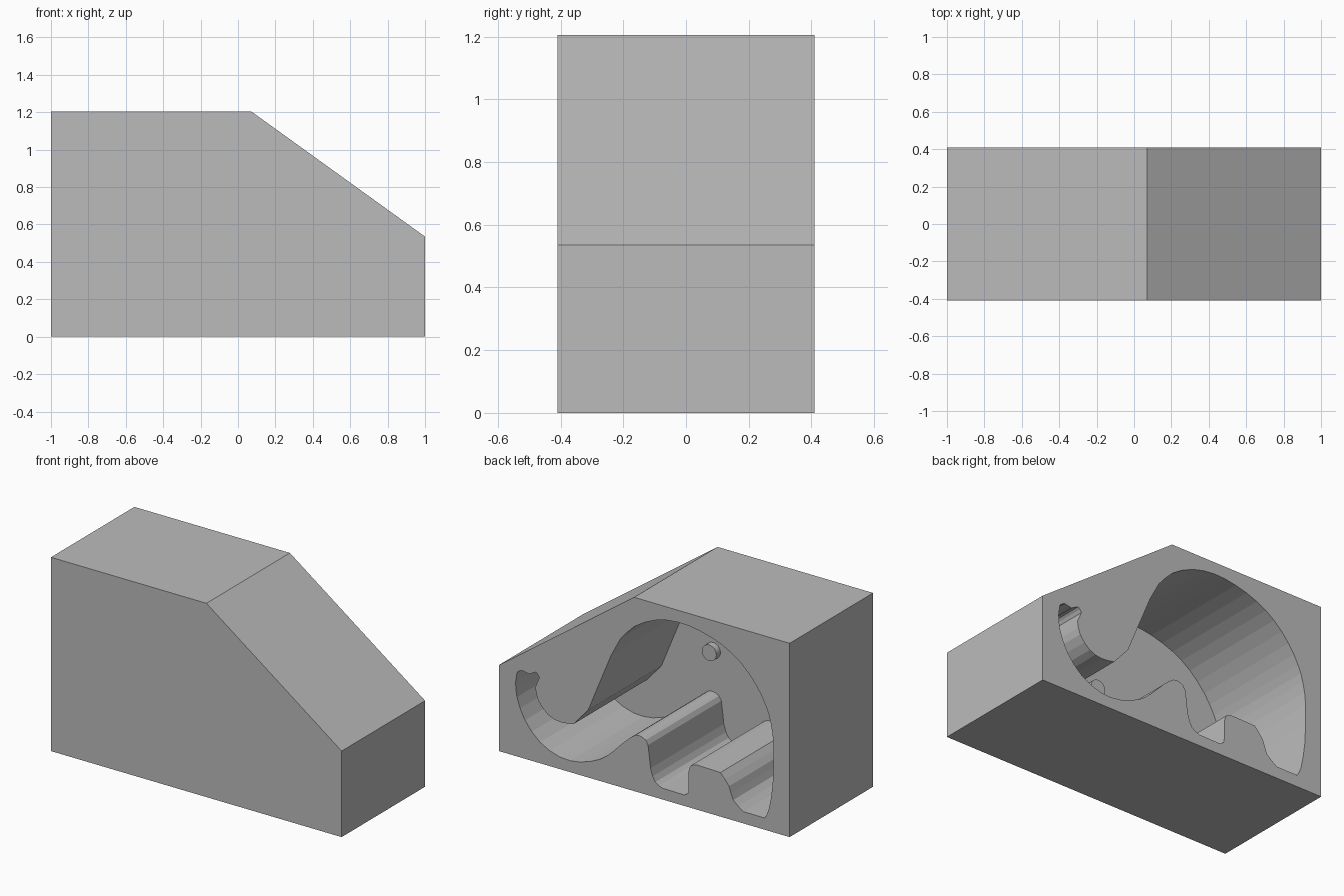
import bpy, bmesh
from mathutils import Vector

cube = bpy.data.objects.get("Cube")
if cube:
    bpy.data.objects.remove(cube, do_unlink=True)

BACK, FLOOR = 0.41, -0.31   # open face and cavity floor along y

grey = bpy.data.materials.new("plain grey")
grey.use_nodes = True
colour = (0.5, 0.5, 0.5, 1)
grey.diffuse_color = colour
grey.node_tree.nodes["Principled BSDF"].inputs["Base Color"].default_value = colour


def prism(name, outline, y_front, y_back):
    """Extrude an (x, z) outline along y."""
    bm = bmesh.new()
    face = bm.faces.new([bm.verts.new((x, y_front, z)) for x, z in outline])
    grown = bmesh.ops.extrude_face_region(bm, geom=[face])["geom"]
    moved = [g for g in grown if isinstance(g, bmesh.types.BMVert)]
    bmesh.ops.translate(bm, verts=moved, vec=(0, y_back - y_front, 0))
    bmesh.ops.recalc_face_normals(bm, faces=bm.faces)
    mesh = bpy.data.meshes.new(name)
    bm.to_mesh(mesh)
    bm.free()
    mesh.materials.append(grey)
    obj = bpy.data.objects.new(name, mesh)
    bpy.context.collection.objects.link(obj)
    return obj


def smooth_run(points, steps=2):
    """Open curve through the points of one run."""
    p = [Vector(q) for q in points]
    p = [2 * p[0] - p[1]] + p + [2 * p[-1] - p[-2]]
    out = []
    for a, b, c, d in zip(p, p[1:], p[2:], p[3:]):
        for i in range(steps):
            t = i / steps
            out.append(0.5 * (2 * b + (c - a) * t + (2 * a - 5 * b + 4 * c - d) * t * t
                              + (3 * b - a - 3 * c + d) * t ** 3))
    return out + [p[-2]]


# Elephant outline: smooth runs joined by straight lines
trunk_tip = [(.876, .522), (.842, .544), (.793, .534), (.745, .559), (.722, .53)]
trunk_inside = [(.75, .465), (.731, .389), (.662, .316), (.579, .293), (.487, .305)]
forehead = [(.386, .419), (.318, .585), (.228, .802)]
back = [(.166, .918), (.065, 1.026), (-.08, 1.103), (-.234, 1.131), (-.386, 1.116),
        (-.538, 1.069), (-.662, .995), (-.766, .888), (-.834, .776), (-.869, .679),
        (-.889, .54), (-.883, .293), (-.855, .129), (-.828, .073)]
hind_leg = [(-.683, .073), (-.612, .127), (-.583, .205), (-.524, .274)]
belly = [(-.366, .278), (-.322, .265), (-.306, .225)]
front_foot = [(-.304, .09), (-.278, .068)]
front_leg = [(-.125, .07), (-.076, .095), (-.043, .172), (-.026, .312), (.01, .348),
             (.062, .35), (.131, .294)]
trunk_outside = [(.221, .202), (.303, .136), (.441, .081), (.579, .075), (.717, .131),
                 (.821, .24), (.876, .369), (.885, .46)]
runs = [trunk_tip, trunk_inside, forehead, back, hind_leg, belly, front_foot,
        front_leg, trunk_outside]
cavity_outline = [pt for run in runs for pt in smooth_run(run)]

# Block with a sloped corner
block_outline = [(-1, 0), (1, 0), (1, .535), (.07, 1.205), (-1, 1.205)]
block = prism("mould_block", block_outline, -BACK, BACK)

# Cavity sunk into the back of the block
cutter = prism("cavity_cutter", cavity_outline, FLOOR, BACK + .1)
cutter.hide_render = True
cut = block.modifiers.new("cavity", "BOOLEAN")
cut.operation = "DIFFERENCE"
cut.solver = "EXACT"
cut.object = cutter
bpy.context.view_layer.objects.active = block
bpy.ops.object.modifier_apply(modifier=cut.name)
bpy.data.objects.remove(cutter, do_unlink=True)

# Round eye peg standing on the cavity floor
bpy.ops.mesh.primitive_cylinder_add(vertices=24, radius=.05, depth=.04,
                                    location=(.03, FLOOR + .02, .61),
                                    rotation=(1.5708, 0, 0))
peg = bpy.context.object
peg.name = "eye_peg"
peg.data.materials.append(grey)
